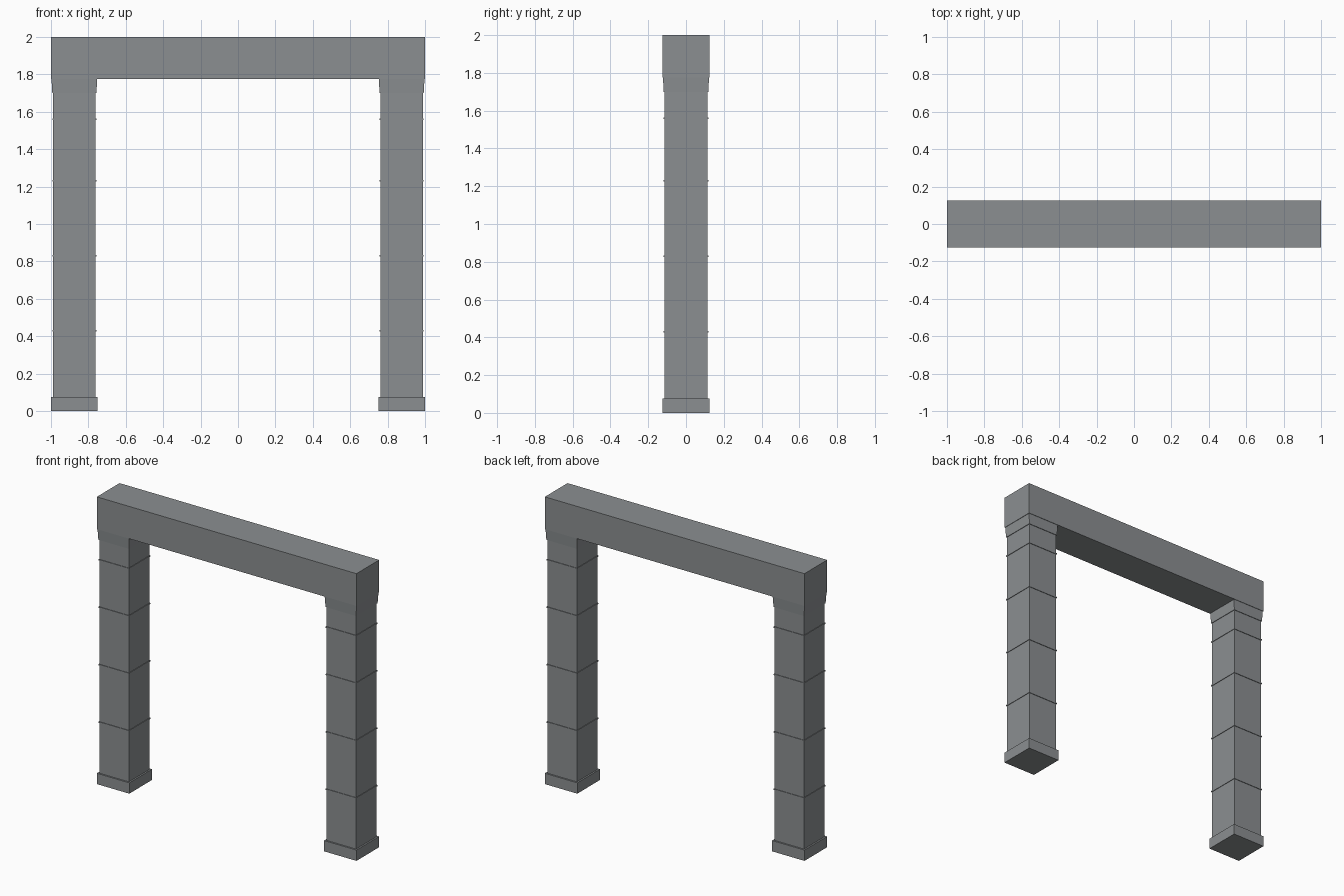
import bpy
import bmesh

if "Cube" in bpy.data.objects:
    bpy.data.objects.remove(bpy.data.objects["Cube"])

stone = bpy.data.materials.new("grey stone")
stone.diffuse_color = (0.26, 0.275, 0.285, 1)
stone.use_nodes = True
stone.node_tree.nodes["Principled BSDF"].inputs["Base Color"].default_value = stone.diffuse_color


def block(name, x, z0, z1, bottom, top):
    """Box from z0 to z1 with (x, y) half sizes at its bottom and top."""
    bm = bmesh.new()
    bmesh.ops.create_cube(bm, size=2)
    for v in bm.verts:
        hx, hy = top if v.co.z > 0 else bottom
        v.co = (x + v.co.x * hx, v.co.y * hy, z1 if v.co.z > 0 else z0)
    mesh = bpy.data.meshes.new(name)
    bm.to_mesh(mesh)
    bm.free()
    mesh.materials.append(stone)
    obj = bpy.data.objects.new(name, mesh)
    bpy.context.collection.objects.link(obj)
    return obj


# Lintel across the top
block("lintel", 0, 1.775, 2.0, (1.0, 0.125), (1.0, 0.125))

for side, x in (("left", -0.875), ("right", 0.875)):
    # Square foot, shaft and slightly flared capital
    block(f"{side}_foot", x, 0, 0.075, (0.125, 0.125), (0.125, 0.125))
    block(f"{side}_shaft", x, 0.075, 1.70, (0.114, 0.114), (0.114, 0.114))
    block(f"{side}_capital", x, 1.70, 1.775, (0.118, 0.118), (0.122, 0.122))
    # Thin raised joints between the stones
    for i, z in enumerate((0.43, 0.83, 1.23, 1.56)):
        block(f"{side}_joint_{i + 1}", x, z - 0.004, z + 0.004,
              (0.118, 0.118), (0.118, 0.118))
